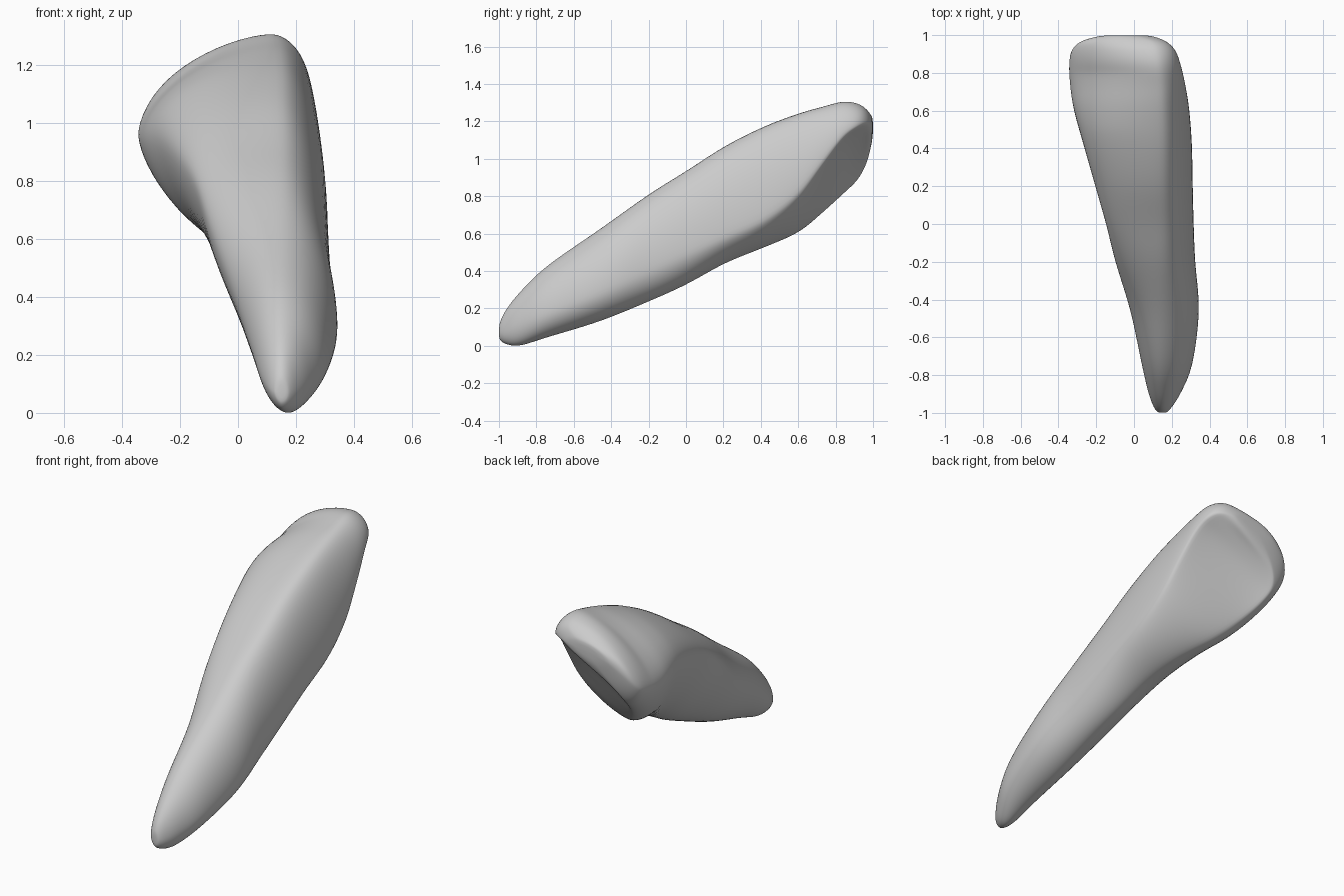
import bpy, bmesh, math

if "Cube" in bpy.data.objects:
    bpy.data.objects.remove(bpy.data.objects["Cube"], do_unlink=True)

RING_POINTS = 64      # points around each section
STEPS = 7             # rings between neighbouring sections

# Sections from root tip to biting edge:
# y, left (x, z), top (x, z), right (x, z), bottom (x, z), tongue-side roundness
SECTIONS = [
    (-1.0, .13, .07, .15, .11, .17, .07, .15, .04, 2),
    (-.97, .105, .09, .15, .18, .20, .08, .155, .012, 2),
    (-.89, .075, .14, .15, .285, .25, .12, .175, .0, 2),
    (-.74, .04, .25, .15, .43, .31, .18, .185, .045, 2),
    (-.46, -.02, .43, .15, .625, .345, .29, .18, .13, 2),
    (-.2, -.10, .64, .145, .81, .325, .41, .17, .235, 2),
    (0, -.15, .79, .145, .935, .317, .50, .15, .325, 1.9),
    (.21, -.21, .88, .14, 1.07, .312, .59, .11, .44, 1.8),
    (.42, -.27, .94, .14, 1.175, .308, .68, .05, .525, 1.65),
    (.6, -.32, .95, .135, 1.243, .295, .81, -.05, .605, 1.35),
    (.73, -.34, .95, .13, 1.28, .275, .97, -.15, .71, 1.05),
    (.84, -.345, .97, .115, 1.307, .25, 1.11, -.22, .81, .88),
    (.92, -.33, 1.0, .10, 1.295, .22, 1.17, -.24, .89, .88),
    (.97, -.275, 1.07, .08, 1.26, .165, 1.19, -.19, .99, 1.05),
    (1.0, -.16, 1.15, .0, 1.215, .08, 1.18, -.08, 1.12, 1.5),
]


def blend(a, b, c, d, t):
    """Smooth curve through b and c."""
    return .5 * (2 * b + (c - a) * t + (2 * a - 5 * b + 4 * c - d) * t ** 2
                 + (3 * b - a - 3 * c + d) * t ** 3)


def all_sections():
    rows = [SECTIONS[0]] + SECTIONS + [SECTIONS[-1]]
    for i in range(len(SECTIONS) - 1):
        for s in range(STEPS):
            yield [blend(*column, s / STEPS) for column in zip(*rows[i:i + 4])]
    yield SECTIONS[-1]


def outline(section):
    """Closed outline made of four rounded quarters between extreme points."""
    y, lx, lz, tx, tz, rx, rz, bx, bz, hollow = section
    shoulder = 1.95 - .4 * max(0, 1 - abs(y - .8) / .3)   # flatter on the crown
    quarters = [
        ((rx, rz), (tx, tz), (tx, rz), 1.9),
        ((tx, tz), (lx, lz), (tx, lz), shoulder),
        ((lx, lz), (bx, bz), (bx, lz), 1.65),
        ((bx, bz), (rx, rz), (bx, rz), hollow),
    ]
    count = RING_POINTS // 4
    for start, end, centre, power in quarters:
        for k in range(count):
            angle = math.pi / 2 * k / count
            a = max(math.cos(angle), 0) ** (2 / power)
            b = math.sin(angle) ** (2 / power)
            yield (centre[0] + a * (start[0] - centre[0]) + b * (end[0] - centre[0]), y,
                   centre[1] + a * (start[1] - centre[1]) + b * (end[1] - centre[1]))


# Tooth body: loft through all sections, closed at both ends
bm = bmesh.new()
rings = [[bm.verts.new(p) for p in outline(s)] for s in all_sections()]
for lower, upper in zip(rings, rings[1:]):
    for j in range(RING_POINTS):
        k = (j + 1) % RING_POINTS
        bm.faces.new((lower[j], lower[k], upper[k], upper[j]))
for ring in (rings[0], rings[-1]):
    cap = bm.faces.new(ring)
    bmesh.ops.poke(bm, faces=[cap])
bmesh.ops.recalc_face_normals(bm, faces=bm.faces)
mesh = bpy.data.meshes.new("tooth")
bm.to_mesh(mesh)
bm.free()
tooth = bpy.data.objects.new("tooth", mesh)
bpy.context.collection.objects.link(tooth)

# Soften the ridges
soften = tooth.modifiers.new("soften", 'SMOOTH')
soften.factor = .5
soften.iterations = 12

# Plain grey colour
grey = bpy.data.materials.new("plain_grey")
grey.use_nodes = True
colour = (.6, .6, .6, 1)
grey.diffuse_color = colour
grey.node_tree.nodes["Principled BSDF"].inputs["Base Color"].default_value = colour
mesh.materials.append(grey)

bpy.context.view_layer.objects.active = tooth
tooth.select_set(True)
bpy.ops.object.shade_smooth()
